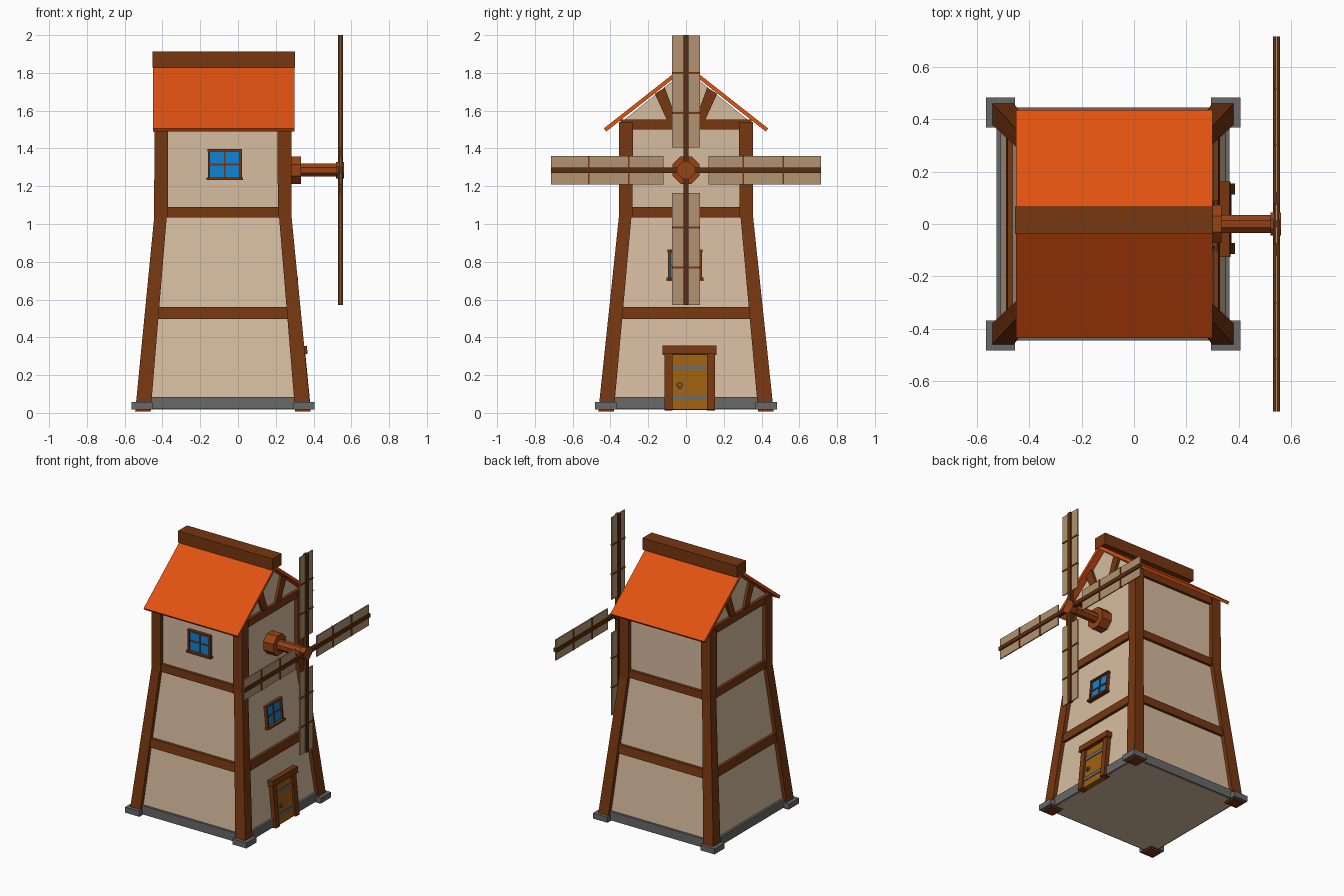
import bpy, bmesh, math
from mathutils import Matrix, Vector

if "Cube" in bpy.data.objects:
    bpy.data.objects.remove(bpy.data.objects["Cube"])


def material(name, rgb):
    m = bpy.data.materials.new(name)
    lin = [(c / 255 / 12.92) if c < 11 else ((c / 255 + 0.055) / 1.055) ** 2.4 for c in rgb]
    m.diffuse_color = (*lin, 1)
    m.use_nodes = True
    m.node_tree.nodes["Principled BSDF"].inputs["Base Color"].default_value = m.diffuse_color
    return m


PLASTER = material("plaster", (214, 188, 160))
WOOD = material("brown_wood", (118, 55, 16))
ROOF = material("orange_roof", (226, 82, 16))
CLOTH = material("sail_cloth", (178, 147, 113))
HUB = material("red_brown_hub", (150, 66, 20))
GLASS = material("blue_glass", (15, 132, 215))
DOOR = material("door_wood", (158, 96, 16))
STONE = material("grey_stone", (104, 104, 104))
SPAR = material("dark_spar", (88, 46, 16))
CX = -0.08          # tower centre in x


def finish(name, bm, mat, M=Matrix()):
    bmesh.ops.recalc_face_normals(bm, faces=bm.faces)
    me = bpy.data.meshes.new(name)
    bm.transform(M)
    bm.to_mesh(me)
    bm.free()
    me.materials.append(mat)
    ob = bpy.data.objects.new(name, me)
    bpy.context.collection.objects.link(ob)
    return ob


def loft(name, rings, mat, M=Matrix()):
    """Closed solid through a list of matching point rings."""
    bm = bmesh.new()
    vs = [[bm.verts.new(p) for p in r] for r in rings]
    n = len(vs[0])
    for a, b in zip(vs, vs[1:]):
        for i in range(n):
            bm.faces.new((a[i], a[(i + 1) % n], b[(i + 1) % n], b[i]))
    bm.faces.new(vs[0])
    bm.faces.new(vs[-1])
    return finish(name, bm, mat, M)


def rect(x0, x1, y0, y1, z):
    return [(x0, y0, z), (x1, y0, z), (x1, y1, z), (x0, y1, z)]


def box(name, x, y, z, mat, M=Matrix()):
    return loft(name, [rect(*x, *y, z[0]), rect(*x, *y, z[1])], mat, M)


def prism_x(name, profile, x0, x1, mat):
    return loft(name, [[(x, y, z) for y, z in profile] for x in (x0, x1)], mat)


def half(z):
    """Outer half sizes of the timber frame at height z."""
    t = min(max(z / 1.05, 0), 1)
    return 0.465 + (0.3625 - 0.465) * t, 0.465 + (0.354 - 0.465) * t


def layer(z, inset):
    hx, hy = half(z)
    hx, hy = hx - inset, hy - inset
    return rect(CX - hx, CX + hx, -hy, hy, z)


# tower walls and gable
loft("tower_wall", [layer(z, 0.028) for z in (0.02, 1.05, 1.53)], PLASTER)
prism_x("gable_wall", [(-.325, 1.5), (.325, 1.5), (.325, 1.553), (0, 1.815), (-.325, 1.553)],
        CX - 0.334, CX + 0.334, PLASTER)

# horizontal timber beams around the tower
for i, (z0, z1) in enumerate([(0.498, 0.56), (1.035, 1.09), (1.5, 1.552)]):
    loft(f"timber_beam_{i}", [layer(z0, 0.008), layer(z1, 0.008)], WOOD)

# corner posts and stone feet
for sx in (-1, 1):
    for sy in (-1, 1):
        def post_ring(z, w):
            hx, hy = half(z)
            xs = sorted((CX + sx * hx, CX + sx * (hx - w)))
            ys = sorted((sy * hy, sy * (hy - w)))
            return rect(*xs, *ys, z)
        loft("lower_corner_post", [post_ring(0.008, 0.082), post_ring(1.05, 0.066)], WOOD)
        loft("upper_corner_post", [post_ring(1.035, 0.073), post_ring(1.54, 0.073)], WOOD)
        xs = sorted((CX + sx * 0.373, CX + sx * 0.485))
        ys = sorted((sy * 0.368, sy * 0.482))
        box("stone_foot", xs, ys, (0.018, 0.058), STONE)

# stone base band
hb = 0.444
loft("stone_band", [rect(CX - hb, CX + hb, -hb, hb, z) for z in (0.021, 0.084)], STONE)
box("floor_underside", (CX - .43, CX + .43), (-.43, .43), (0.019, 0.03), PLASTER)

# gable braces, one on each slope, showing on both gables
for s in (-1, 1):
    prism_x("gable_brace", [(s * y, z) for y, z in
            [(.045, 1.54), (.097, 1.54), (.165, 1.69), (.112, 1.722)]],
            CX - 0.352, CX + 0.352, WOOD)

# roof slopes and ridge beam
for s in (-1, 1):
    prism_x("roof_slope", [(0, 1.848), (s * .435, 1.506), (s * .422, 1.49), (0, 1.822)],
            -0.45, 0.30, ROOF)
box("ridge_beam", (-0.453, 0.302), (-0.038, 0.066), (1.828, 1.912), WOOD)


# windows: local x is width, local z is height, outward is -y
def window(M):
    box("window_glass", (-.08, .08), (-.008, .01), (-.07, .07), GLASS, M)
    for s in (-1, 1):
        xs = sorted((s * .078, s * .09))
        box("window_side", xs, (-.02, .01), (-.075, .075), WOOD, M)
    box("window_head", (-.092, .092), (-.022, .01), (.07, .082), WOOD, M)
    box("window_sill", (-.097, .097), (-.03, .01), (-.082, -.068), WOOD, M)
    box("window_bar_upright", (-.005, .005), (-.013, .01), (-.07, .07), WOOD, M)
    box("window_bar_cross", (-.08, .08), (-.013, .01), (-.005, .005), WOOD, M)


LEAN = -math.atan(0.1025 / 1.05)
LEANING = Matrix.Rotation(LEAN, 4, 'Y') @ Matrix.Rotation(math.pi / 2, 4, 'Z')


def on_right_wall(y, z):
    return Matrix.Translation((CX + half(z)[0] - 0.028, y, z)) @ LEANING


window(Matrix.Translation((-0.07, -0.326, 1.315)))
window(on_right_wall(-0.005, 0.782))

# door on the right wall
D = on_right_wall(0.02, 0.02)
box("door_leaf", (-.095, .095), (-.016, .02), (-.004, .295), DOOR, D)
for s in (-1, 1):
    xs = sorted((s * .092, s * .134))
    box("door_post", xs, (-.03, .02), (-.006, .295), WOOD, D)
box("door_lintel", (-.145, .142), (-.042, .02), (.29, .333), WOOD, D)
for z in (0.047, 0.207):
    box("door_strap", (-.093, .093), (-.021, .0), (z, z + .026), STONE, D)
K = D @ Matrix.Translation((-.053, -.02, .125)) @ Matrix.Rotation(math.pi / 2, 4, 'X')
rings = []
for i in range(10):     # door ring handle
    a = i * math.tau / 10
    rings.append([(r * math.cos(a), r * math.sin(a), h) for r, h in
                  [(.009, 0), (.017, 0), (.017, .008), (.009, .008)]])
loft("door_ring_handle", rings + [rings[0]], STONE, K)

# sail axle: octagonal wall plate, shaft and cap
AZ = 1.285


def octagon(x, r):
    return [(x, r * math.cos(a), AZ + r * math.sin(a))
            for a in [(i + 0.5) * math.pi / 4 for i in range(8)]]


loft("axle_plate", [octagon(0.24, .078), octagon(0.333, .078)], HUB)
loft("axle_shaft", [octagon(0.32, .037), octagon(0.53, .037)], HUB)
loft("axle_cap", [octagon(0.52, .048), octagon(0.56, .048)], HUB)

# four sails with spars, cloth panels and cross bars
for k in range(4):
    M = Matrix.Translation((0.543, 0, AZ)) @ Matrix.Rotation(k * math.pi / 2, 4, 'X')
    box("sail_spar", (-.013, .013), (-.014, .014), (0.03, .715), SPAR, M)
    for z0, z1 in [(.12, .30), (.306, .512), (.518, .714)]:
        box("sail_cloth", (-.004, .004), (-.075, .075), (z0, z1), CLOTH, M)
    for z in (.303, .515):
        box("sail_cross_bar", (-.009, .009), (-.075, .075), (z - .005, z + .005), WOOD, M)
